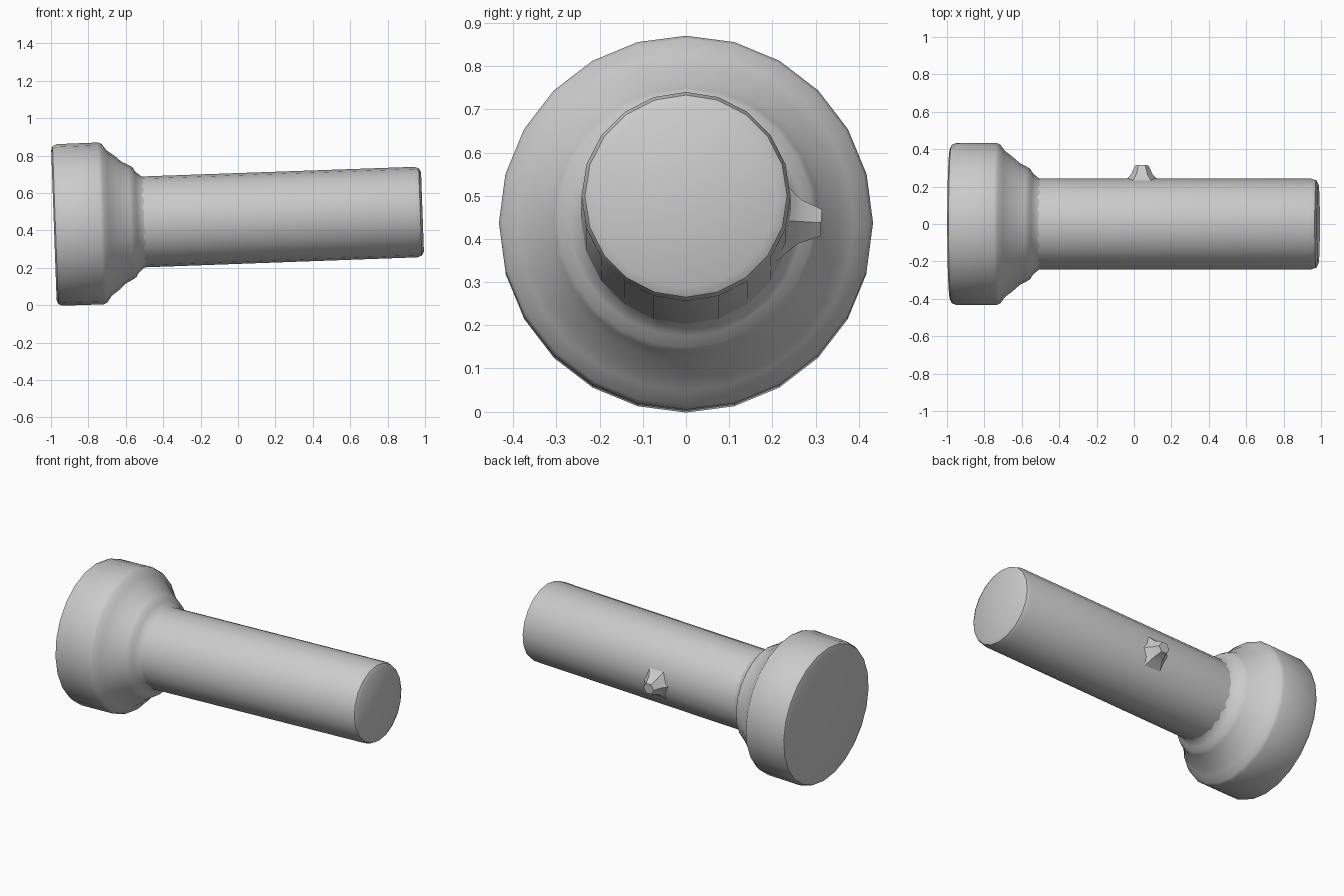
import bpy, bmesh, math
from mathutils import Matrix, Vector

cube = bpy.data.objects.get("Cube")
if cube:
    bpy.data.objects.remove(cube, do_unlink=True)

grey = bpy.data.materials.new("plain grey")
grey.use_nodes = True
COLOUR = (0.6, 0.6, 0.6, 1)
grey.diffuse_color = COLOUR
grey.node_tree.nodes["Principled BSDF"].inputs["Base Color"].default_value = COLOUR


def lathe(name, profile, sides, matrix, smooth_angle):
    """Turn (distance, radius) points around local z, cap both ends."""
    bm = bmesh.new()
    rings = []
    for d, r in profile:
        rings.append([bm.verts.new((r * math.cos(a), r * math.sin(a), d))
                      for a in (math.tau * i / sides for i in range(sides))])
    for low, high in zip(rings, rings[1:]):
        for i in range(sides):
            j = (i + 1) % sides
            bm.faces.new((low[i], low[j], high[j], high[i]))
    bm.faces.new(rings[0][::-1])
    bm.faces.new(rings[-1])
    bm.transform(matrix)
    mesh = bpy.data.meshes.new(name)
    bm.to_mesh(mesh)
    bm.free()
    mesh.materials.append(grey)
    obj = bpy.data.objects.new(name, mesh)
    bpy.context.collection.objects.link(obj)
    bpy.ops.object.select_all(action='DESELECT')
    obj.select_set(True)
    bpy.context.view_layer.objects.active = obj
    bpy.ops.object.shade_smooth_by_angle(angle=math.radians(smooth_angle))
    return obj


def along(direction, origin):
    return Matrix.Translation(origin) @ Vector(direction).to_track_quat('Z', 'Y').to_matrix().to_4x4()


# The whole torch leans up slightly toward its tail
axis = along((1, 0, 0.036), (0, 0, 0.464))

# Lamp head with stepped collar
lathe("lamp_head", [(-0.985, 0.4), (-0.977, 0.422), (-0.955, 0.432), (-0.735, 0.433),
                    (-0.715, 0.425), (-0.69, 0.39), (-0.65, 0.36), (-0.61, 0.325),
                    (-0.575, 0.307), (-0.555, 0.295), (-0.54, 0.27), (-0.51, 0.245),
                    (-0.48, 0.235)], 24, axis, 40)

# Handle tube with rounded tail
lathe("handle", [(-0.52, 0.243), (0.95, 0.242), (0.975, 0.234), (0.987, 0.212)],
      20, axis, 40)

# Faceted switch on the back side
lathe("switch", [(-0.02, 0.11), (0.012, 0.075), (0.03, 0.058), (0.078, 0.036)],
      6, along((0, 1, -0.06), (0.042, 0.235, 0.442)), 20)
